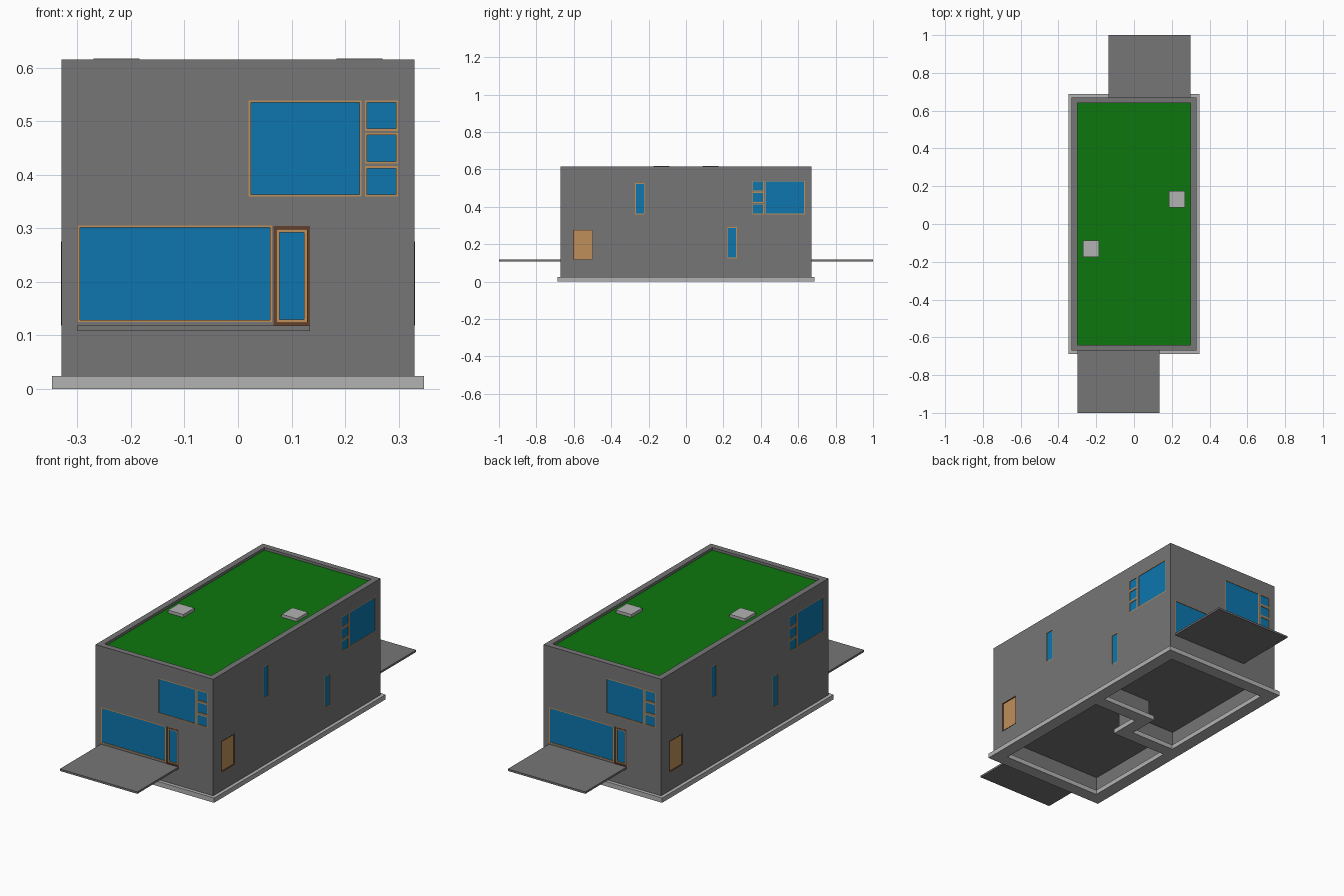
import bpy, bmesh
from math import pi
from mathutils import Matrix

if "Cube" in bpy.data.objects:
    bpy.data.objects.remove(bpy.data.objects["Cube"])

WX, WY, T = 0.33, 0.67, 0.03          # wall half sizes and thickness
Z0, TOP, FLOOR = 0.024, 0.615, 0.118


def material(name, rgb):
    m = bpy.data.materials.new(name)
    m.diffuse_color = (*rgb, 1)
    m.use_nodes = True
    m.node_tree.nodes["Principled BSDF"].inputs["Base Color"].default_value = m.diffuse_color
    return m


DARK = material("dark_grey", (0.18, 0.18, 0.18))
PALE = material("pale_grey", (0.45, 0.45, 0.45))
BLUE = material("glass_blue", (0.004, 0.18, 0.42))
TAN = material("light_wood", (0.52, 0.28, 0.10))
BROWN = material("dark_wood", (0.13, 0.05, 0.025))
GREEN = material("roof_green", (0.004, 0.18, 0.004))

# Wall-plane frames: u along the wall, v up, n outward
FRONT = Matrix(((1, 0, 0, 0), (0, 0, -1, -WY), (0, 1, 0, 0), (0, 0, 0, 1)))
RIGHT = Matrix(((0, 0, 1, WX), (1, 0, 0, 0), (0, 1, 0, 0), (0, 0, 0, 1)))
TURN = Matrix.Rotation(pi, 4, 'Z')


def rect(u0, u1, v0, v1, inset=0):
    i = inset
    return [(u0 + i, v0 + i), (u1 - i, v0 + i), (u1 - i, v1 - i), (u0 + i, v1 - i)]


def add_prism(bm, pts, n0, n1, mat):
    low = [bm.verts.new(mat @ Matrix.Translation((x, y, n0)).translation) for x, y in pts]
    high = [bm.verts.new(mat @ Matrix.Translation((x, y, n1)).translation) for x, y in pts]
    bm.faces.new(low[::-1])
    bm.faces.new(high)
    for i in range(len(pts)):
        j = (i + 1) % len(pts)
        bm.faces.new((low[i], low[j], high[j], high[i]))


def add_ring(bm, outer, inner, n0, n1, mat):
    loops = [[bm.verts.new(mat @ Matrix.Translation((x, y, n)).translation) for x, y in pts]
             for pts, n in ((outer, n0), (outer, n1), (inner, n1), (inner, n0))]
    for k in range(4):
        a, b = loops[k], loops[(k + 1) % 4]
        for i in range(4):
            j = (i + 1) % 4
            bm.faces.new((a[i], a[j], b[j], b[i]))


def finish(name, bm, mat):
    bmesh.ops.recalc_face_normals(bm, faces=bm.faces)
    me = bpy.data.meshes.new(name)
    bm.to_mesh(me)
    bm.free()
    ob = bpy.data.objects.new(name, me)
    bpy.context.collection.objects.link(ob)
    if mat:
        me.materials.append(mat)
    return ob


def prism(name, pts, z0, z1, mat, m=Matrix()):
    bm = bmesh.new()
    add_prism(bm, pts, z0, z1, m)
    return finish(name, bm, mat)


def ring(name, outer, inner, z0, z1, mat, m=Matrix()):
    bm = bmesh.new()
    add_ring(bm, outer, inner, z0, z1, m)
    return finish(name, bm, mat)


def plan(dx, dy):
    return rect(-dx, dx, -dy, dy)


def party_path(h, length, s=0.08):
    half = [(length, s + h), (-h, s + h), (-h, -s + h), (-length, -s + h)]
    return half + [(-x, -y) for x, y in half]


# Strip footing under the outer walls and the stepped party wall
F = 0.0325
ring("footing", plan(WX - T / 2 + F, WY - T / 2 + F), plan(WX - T / 2 - F, WY - T / 2 - F), 0, Z0, PALE)
prism("party_footing", party_path(F, WX - T / 2 - F), 0, Z0, PALE)

# Walls, floors and roof
walls = ring("walls", plan(WX, WY), plan(WX - T, WY - T), Z0, TOP, DARK)
prism("party_wall", party_path(T / 2, WX - T), Z0, 0.585, DARK)
prism("ground_floor", plan(WX - T, WY - T), FLOOR - 0.01, FLOOR, DARK)
prism("upper_floor", plan(WX - T, WY - T), 0.34, 0.35, DARK)
prism("green_roof", plan(WX - T, WY - T), 0.585, 0.602, GREEN)

# Openings: wall plane, u0, u1, v0, v1
windows = [
    (FRONT, -0.299, 0.064, 0.125, 0.305),
    (FRONT, 0.020, 0.231, 0.359, 0.539),
    (RIGHT, 0.424, 0.635, 0.359, 0.539),
    (RIGHT, -0.272, -0.221, 0.359, 0.526),
    (RIGHT, 0.221, 0.272, 0.124, 0.291),
]
for v0, v1 in ((0.359, 0.416), (0.421, 0.478), (0.482, 0.539)):
    windows += [(FRONT, 0.237, 0.299, v0, v1), (RIGHT, 0.355, 0.417, v0, v1)]
terrace_door = (FRONT, 0.066, 0.135, FLOOR, 0.304)
side_door = (RIGHT, -0.603, -0.499, FLOOR, 0.275)

cut = bmesh.new()
for side, turn in (("front", Matrix()), ("back", TURN)):
    for plane, *r in windows + [terrace_door, side_door]:
        add_prism(cut, rect(*r), -T - 0.02, 0.02, turn @ plane)

    for plane, *r in windows:
        m = turn @ plane
        ring(f"window_frame_{side}", rect(*r), rect(*r, 0.004), -0.02, 0, TAN, m)
        prism(f"window_glass_{side}", rect(*r, 0.004), -0.014, -0.003, BLUE, m)

    # Glazed terrace door: dark frame, wooden leaf, glass
    m, r = turn @ FRONT, terrace_door[1:]
    ring(f"terrace_door_frame_{side}", rect(*r), rect(*r, 0.006), -T, 0.001, BROWN, m)
    ring(f"terrace_door_leaf_{side}", rect(*r, 0.006), rect(*r, 0.012), -0.02, -0.004, TAN, m)
    prism(f"terrace_door_glass_{side}", rect(*r, 0.012), -0.016, -0.008, BLUE, m)

    # Solid side door
    m, r = turn @ RIGHT, side_door[1:]
    ring(f"side_door_frame_{side}", rect(*r), rect(*r, 0.003), -T, 0.001, BROWN, m)
    prism(f"side_door_leaf_{side}", rect(*r, 0.003), -0.02, -0.004, TAN, m)

    # Terrace slab and roof skylight
    prism(f"terrace_{side}", rect(-0.30, 0.135, -1, -WY), FLOOR - 0.01, FLOOR, DARK, turn)
    prism(f"skylight_{side}", rect(-0.27, -0.184, -0.175, -0.087), 0.602, 0.617, PALE, turn)

cutter = finish("opening_cutter", cut, None)
cutter.hide_render = True
cutter.display_type = 'WIRE'
mod = walls.modifiers.new("openings", 'BOOLEAN')
mod.operation = 'DIFFERENCE'
mod.solver = 'EXACT'
mod.object = cutter
